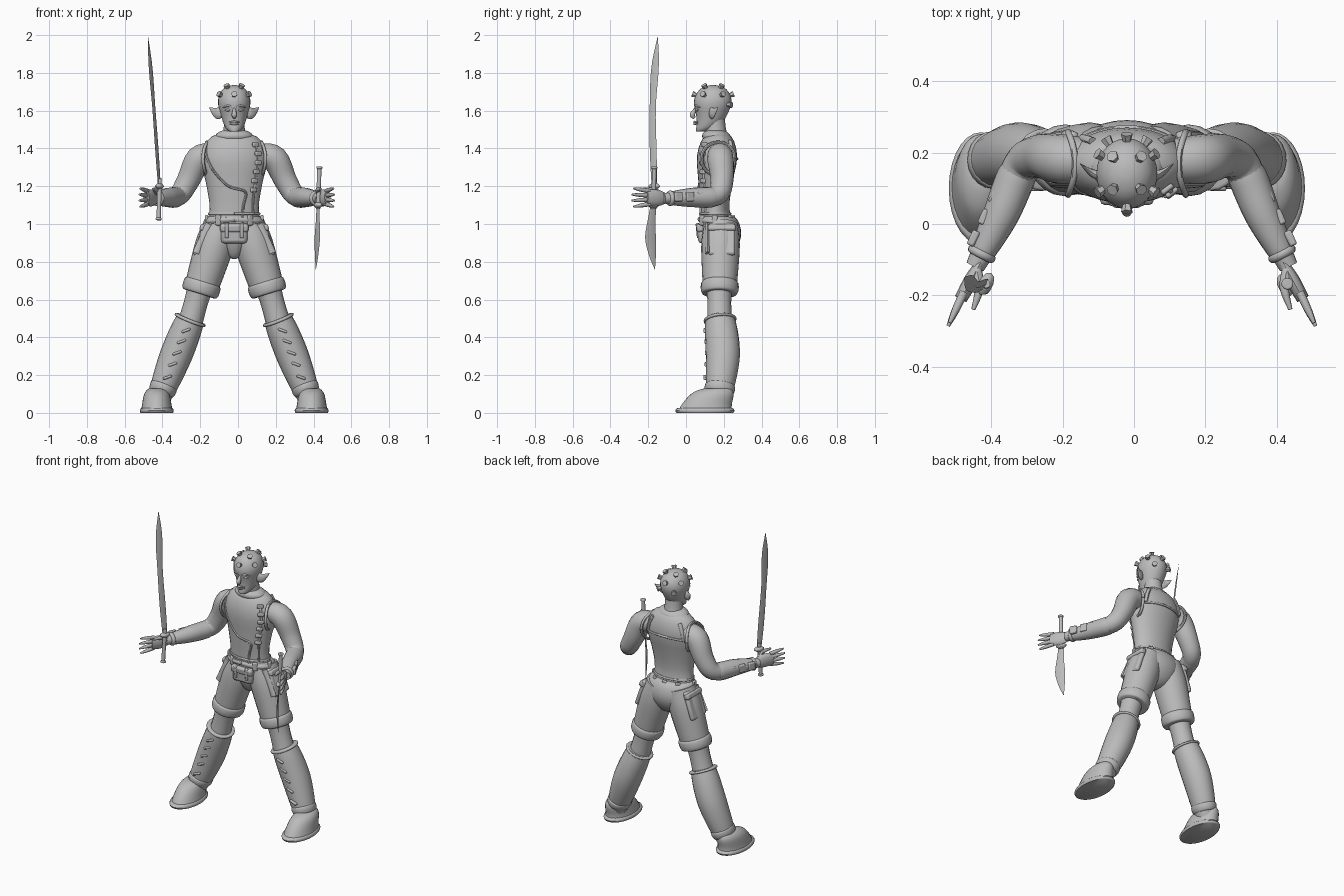
import bpy, bmesh
from math import acos, cos, pi, radians, sin, tau
from mathutils import Euler, Matrix, Vector

if "Cube" in bpy.data.objects:
    bpy.data.objects.remove(bpy.data.objects["Cube"])

grey = bpy.data.materials.new("plain grey")
grey.use_nodes = True
grey.diffuse_color = (.5, .5, .5, 1)
grey.node_tree.nodes["Principled BSDF"].inputs["Base Color"].default_value = grey.diffuse_color

BODY = -.02     # centre line of the body
ARMS = -.006    # centre line of the arms
UP, BACK, RIGHTWARD = Vector((0, 0, 1)), Vector((0, 1, 0)), Vector((1, 0, 0))
parts = []


def add_part(name, bm):
    bmesh.ops.recalc_face_normals(bm, faces=bm.faces)
    mesh = bpy.data.meshes.new(name)
    bm.to_mesh(mesh)
    bm.free()
    mesh.materials.append(grey)
    obj = bpy.data.objects.new(name, mesh)
    bpy.context.collection.objects.link(obj)
    parts.append(obj)
    return obj


def sample(values, t):
    """Smooth curve through evenly spaced numbers or vectors, t from zero to one."""
    last = len(values) - 1
    i = min(int(t * last), max(last - 1, 0))
    t = t * last - i
    p, q, r, s = (values[min(max(k, 0), last)] for k in range(i - 1, i + 3))
    return q + (r - p + (2 * p - 5 * q + 4 * r - s + (3 * q - p - 3 * r + s) * t) * t) * (t / 2)


def skin(name, rings):
    """Join rings of points into a capped tube."""
    bm = bmesh.new()
    loops = [[bm.verts.new(point) for point in ring] for ring in rings]
    for low, high in zip(loops, loops[1:]):
        for i in range(len(low)):
            bm.faces.new((low[i - 1], low[i], high[i], high[i - 1]))
    bm.faces.new(loops[0])
    bm.faces.new(loops[-1])
    return add_part(name, bm)


def circle(centre, along, across, sides):
    return [centre + along * cos(tau * k / sides) + across * sin(tau * k / sides) for k in range(sides)]


def limb(name, path, radii, side=1, centre=BODY, hint=BACK, squash=1, span=(0, 1), swell=0, sides=16, steps=14):
    """Tube along a path; span and swell make a raised band on part of it."""
    path = [Vector(point) for point in path]
    points, sizes = [], []
    for k in range(steps + 1):
        f = k / steps
        t = span[0] + (span[1] - span[0]) * f
        point = sample(path, t)
        points.append(Vector((centre + side * point.x, point.y, point.z)))
        sizes.append(max(sample(radii, t) + swell * abs(sin(pi * f)) ** .4, .001))
    along, rings = Vector(hint), []
    for k, point in enumerate(points):
        tangent = (points[min(k + 1, steps)] - points[max(k - 1, 0)]).normalized()
        along = (along - tangent * along.dot(tangent)).normalized()
        across = tangent.cross(along) * squash
        rings.append(circle(point, along * sizes[k], across * sizes[k], sides))
    return skin(name, rings)


def oval_at(shape, t):
    bottom, top, widths, depth_ratio, centres = shape
    width = max(sample(widths, t), .002)
    return width, width * depth_ratio, sample(centres, t)


def level_loft(name, shape, x=0, sides=28, steps=16):
    """Stack of level ovals, closer together towards both ends."""
    rings = []
    for k in range(steps + 1):
        width, depth, y = oval_at(shape, k / steps)
        z = shape[0] + (shape[1] - shape[0]) * (1 - cos(pi * k / steps)) / 2
        rings.append(circle(Vector((BODY + x, y, z)), RIGHTWARD * width, BACK * depth, sides))
    return skin(name, rings)


def box(name, place, size, turn=(0, 0, 0), bevel=.006):
    bm = bmesh.new()
    bmesh.ops.create_cube(bm, size=1, matrix=Matrix.LocRotScale(None, Euler((0, 0, 0)), Vector(size)))
    obj = add_part(name, bm)
    obj.location, obj.rotation_euler = place, turn
    soft = obj.modifiers.new("soft edges", 'BEVEL')
    soft.width, soft.segments = bevel, 2


# Trunk, neck and head: bottom, top, half widths, depth ratio, centres
torso = (.96, 1.48, (.15, .145, .13, .15, .178, .14, .07), .6, (.18, .152, .164, .17))
level_loft("torso", torso)
level_loft("pelvis", (.82, 1.04, (.03, .1, .152, .158, .135), .66, (.18, .19, .16)))
level_loft("collar", (1.44, 1.495, (.085, .1, .06), .75, (.165, .155)))
level_loft("head", (1.49, 1.735, (.022, .048, .07, .086, .062, .01), 1.16, (.08, .13, .143, .143)))
limb("neck", [(0, .16, 1.43), (0, .15, 1.58)], (.07, .056, .054))
limb("nose", [(0, .05, 1.61), (0, .034, 1.578), (0, .046, 1.562)], (.007, .014, .007), sides=10)
for name, z in (("upper_lip", 1.54), ("lower_lip", 1.53)):
    limb(name, [(-.026, .062, z), (0, .046, z), (.026, .062, z)], (.002, .007, .002), hint=UP, sides=8)

# Flared studs in rings over the scalp: height angle, first turn, step, count
for lift, first, step, count in ((56, 45, 90, 4), (24, 0, 60, 6), (-8, 145, 70, 2)):
    for k in range(count):
        turn, rise = radians(first + step * k), radians(lift)
        reach = Vector((sin(turn) * cos(rise) * .086, -cos(turn) * cos(rise) * .1, sin(rise) * .09))
        root, out = Vector((0, .143, 1.645)) + reach, reach.normalized()
        limb("scalp_stud", [root - out * .01, root + out * .02], (.01, .017), hint=out.orthogonal(),
             sides=6, steps=1)


def on_torso(degrees, z, lift=0):
    """Point on the torso surface; angle runs from the front towards +x."""
    bottom, top = torso[:2]
    width, depth, y = oval_at(torso, acos(1 - 2 * (z - bottom) / (top - bottom)) / pi)
    a = radians(degrees)
    return Vector((BODY + (width + lift) * sin(a), y - (depth + lift) * cos(a), z))


def strap(name, angles, heights, thickness=.007, steps=24):
    path = [on_torso(sample(angles, k / steps), sample(heights, k / steps)) for k in range(steps + 1)]
    limb(name, path, (thickness,), centre=0, hint=(1, 2, 3), sides=8, steps=steps)


# Vest seams, straps and belt
strap("chest_seam", (-66, -52, -38, -12, 25, 22, 18), (1.41, 1.34, 1.27, 1.2, 1.17, 1.1, 1.03))
strap("chest_side_strap", (45, 50), (1.42, 1.05))
strap("back_yoke", (112, 248), (1.33, 1.345, 1.33))
strap("waist_seam", (0, 360), (1.055,))
strap("belt", (0, 360), (1.025, 1.005, 1.025), .015)
for k in range(6):
    box("chest_buckle", on_torso(45, 1.42 - .048 * k, .003), (.04, .015, .024), (0, 0, radians(38)))
for angle in (35, 85, 145, 180, 215, 275, 325):
    box("belt_loop", on_torso(angle, 1.02, .008), (.03, .016, .055), (0, 0, radians(angle)))

# Belt pouch and front flap
box("belt_pouch", (BODY, .092, .948), (.14, .06, .1), (.08, 0, 0), .018)
box("pouch_flap", (BODY, .08, .98), (.15, .05, .045), (.15, 0, 0), .012)
for x in (-.04, .04):
    box("pouch_strap", (BODY + x, .064, .965), (.02, .02, .08), (.1, 0, 0))
level_loft("front_flap", (.815, .94, (.01, .035, .06, .075), .75, (.15, .13, .125)))

thigh = [(.07, .185, 1), (.184, .178, .63)]
thigh_radii = (.09, .102, .095, .086)
boot = [Vector(p) for p in ((.23, .18, .5), (.31, .195, .3), (.4, .172, .07))]
boot_radii = (.078, .088, .09, .079, .06)
arm = [(.12, .178, 1.365), (.2, .182, 1.345), (.258, .19, 1.23), (.31, .16, 1.15), (.37, .02, 1.14),
       (.44, -.12, 1.135)]
arm_radii = (.062, .07, .061, .054, .044, .027)
palm = [Vector((.42, -.1, 1.135)), Vector((.48, -.21, 1.14))]
reach = Vector((.42, -.9, 0))

for side, tag in ((1, "left_"), (-1, "right_")):
    # Face
    limb(tag + "brow", [(.01, .049, 1.62), (.035, .053, 1.626), (.06, .074, 1.616)], (.004, .006, .003),
         side, hint=UP, sides=8)
    limb(tag + "eye", [(.018, .053, 1.603), (.05, .064, 1.603)], (.002, .007, .002), side, hint=UP, sides=8)
    limb(tag + "ear", [(.066, .13, 1.585), (.1, .145, 1.592), (.132, .17, 1.618)], (.026, .032, .016, .001),
         side, hint=UP, squash=.4, sides=10)

    # Legs
    limb(tag + "trouser", thigh, thigh_radii, side, sides=20)
    limb(tag + "cuff", thigh, thigh_radii, side, span=(.78, 1), swell=.012, sides=20)
    limb(tag + "knee", [(.17, .175, .7), (.235, .178, .47)], (.072, .063, .066), side)
    limb(tag + "boot", boot, boot_radii, side, squash=.95, sides=20)
    limb(tag + "boot_rim", boot, boot_radii, side, span=(0, .06), swell=.009, sides=20)
    limb(tag + "ankle_fold", boot, boot_radii, side, span=(.8, .9), swell=.009, squash=.9, sides=20)
    for k in range(5):
        spot = sample(boot, .2 + .13 * k)
        box(tag + "boot_tie", (BODY + side * spot.x, spot.y - .082, spot.z), (.05, .025, .014), (0, side * .35, 0))

    # Shoes
    level_loft(tag + "sole", (0, .026, (.085, .09, .082), 1.75, (.1,)), side * .41, steps=4)
    level_loft(tag + "shoe", (.015, .13, (.084, .078, .066, .038), 1.7, (.1, .11, .14, .17)), side * .41)

    # Hip pockets and hanging flaps
    box(tag + "hip_pocket", (BODY + side * .176, .19, .92), (.03, .14, .18), (0, -side * .33, 0), .012)
    box(tag + "pocket_flap", (BODY + side * .164, .19, .98), (.036, .146, .035), (0, -side * .33, 0), .01)
    limb(tag + "hip_flap", [(.13, .115, 1), (.2, .115, .845)], (.012,), side, squash=1.8, sides=8)

    # Vest edges
    hole = [(.165 - .02 * sin(a) ** 2, .17 + .088 * cos(a), 1.345 + .088 * sin(a))
            for a in (tau * k / 16 for k in range(17))]
    limb(tag + "armhole", hole, (.009,), side, hint=RIGHTWARD, sides=8, steps=32)
    strap(tag + "back_strap", (180 + side * 42, 180 + side * 46), (1.44, 1.34), .012)

    # Arms
    limb(tag + "arm", arm, arm_radii, side, ARMS, sides=18, steps=25)
    limb(tag + "bracer", arm, arm_radii, side, ARMS, span=(.63, .95), swell=.006)
    limb(tag + "bracer_lip", arm, arm_radii, side, ARMS, span=(.92, .95), swell=.01)
    for k in range(3):
        box(tag + "bracer_plate", (ARMS + side * (.385 + .03 * k), .08 - .06 * k, 1.145),
            (.022, .045, .05), (0, 0, side * .44))

    # Open hands
    limb(tag + "palm", palm, (.024, .044, .04), side, ARMS, UP, squash=.45, sides=12)
    for k in range(4):
        fan = k - 1.5
        knuckle = palm[1] + UP * fan * .023 - reach * .02
        tip = palm[1] + UP * fan * .032 + reach * (.09 - .01 * abs(fan))
        limb(tag + "finger", [knuckle, tip], (.012, .011, .005), side, ARMS, UP, sides=8)
    limb(tag + "thumb", [(.435, -.13, 1.16), (.428, -.18, 1.18), (.445, -.24, 1.185)], (.014, .013, .006),
         side, ARMS, UP, sides=8)


def weapon(name, blade, blade_radii, grip, side):
    edge = Vector((side, -2, 0)).normalized()
    limb(name + "_blade", blade, blade_radii, centre=0, hint=edge, squash=.2, sides=4)
    limb(name + "_grip", grip, (.012,), centre=0, sides=10)
    limb(name + "_guard", [Vector(blade[0]) - UP * .015, Vector(blade[0]) + UP * .015], (.018, .034, .018),
         centre=0, hint=edge, squash=.6, sides=10)
    limb(name + "_pommel", grip, (.01,), centre=0, span=(.9, 1), swell=.007, sides=10)


# Long curved sword in the right hand, broad short blade in the left
weapon("sword", [(-.416, -.168, 1.2), (-.446, -.176, 1.62), (-.476, -.15, 1.99)], (.016, .02, .018, .022, .001),
       [(-.415, -.168, 1.24), (-.42, -.182, 1.02)], -1)
weapon("dagger", [(.424, -.172, 1.1), (.42, -.188, .93), (.412, -.165, .76)], (.018, .022, .032, .02, .001),
       [(.424, -.172, 1.08), (.431, -.168, 1.305)], 1)

# Smooth shading with sharp edges kept
bpy.ops.object.select_all(action='DESELECT')
for obj in parts:
    obj.select_set(True)
bpy.context.view_layer.objects.active = parts[0]
bpy.ops.object.shade_smooth_by_angle(angle=radians(45))
